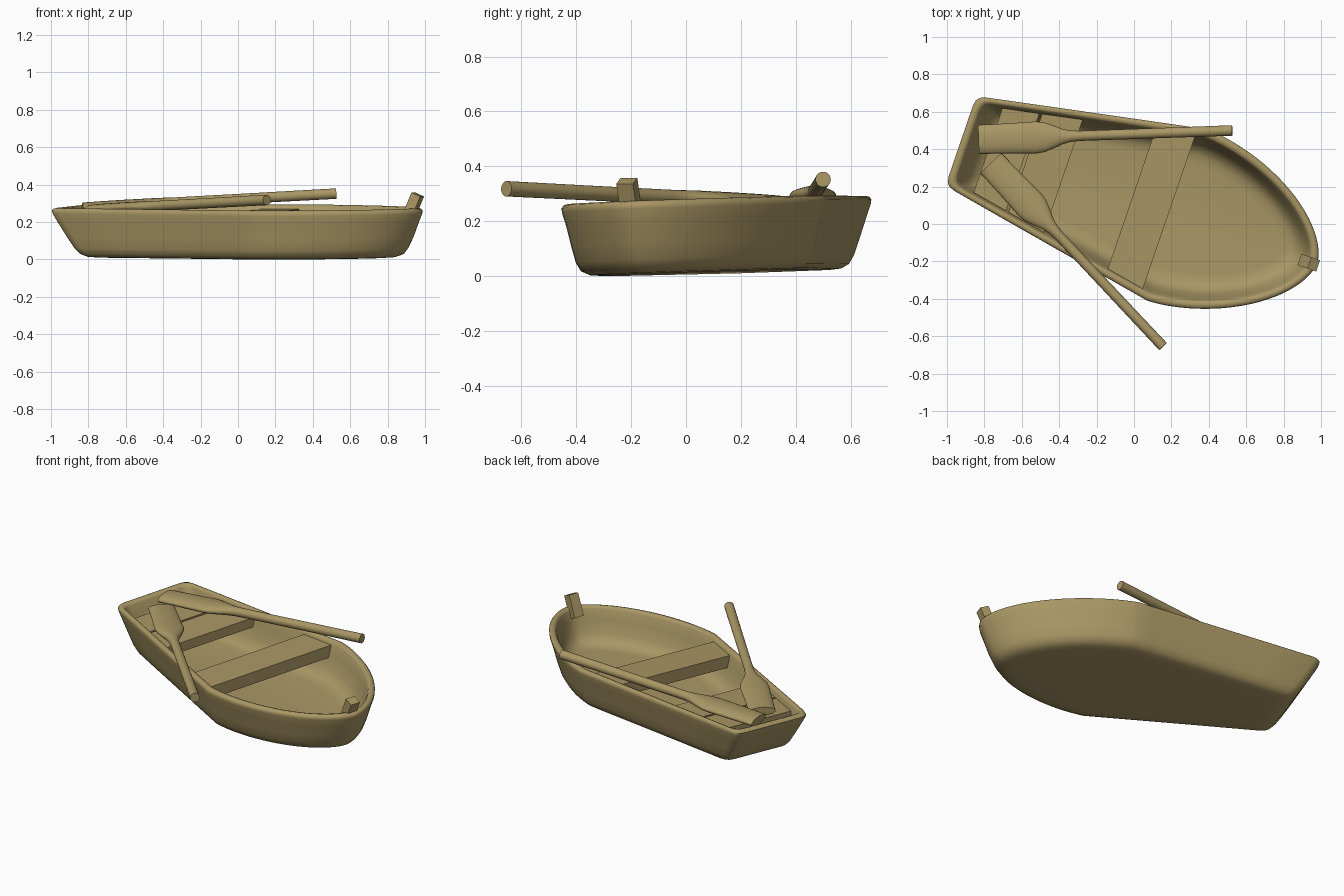
import bpy, bmesh, math
from mathutils import Vector, Matrix

if "Cube" in bpy.data.objects:
    bpy.data.objects.remove(bpy.data.objects["Cube"])

wood = bpy.data.materials.new("wood")
wood.diffuse_color = (0.40, 0.31, 0.13, 1)
wood.use_nodes = True
wood.node_tree.nodes["Principled BSDF"].inputs["Base Color"].default_value = wood.diffuse_color

YAW = math.radians(-18.9)
MID = 0.12          # sideways offset of the boat centreline
STERN, BOW, SHOULDER, BEAM = -1.02, 0.995, 0.2, 0.485


def boat_to_world(u, w, z):
    """Boat coordinates (along, across, up) to world, with the slight list."""
    c, s = math.cos(YAW), math.sin(YAW)
    v = w + MID
    x, y = u * c - v * s, u * s + v * c
    return Vector((x, y, z + 0.007 * x + 0.035 * y))


def loft(name, rings, angle=40):
    """Skin closed rings of equal length and cap both ends."""
    bm = bmesh.new()
    loops = [[bm.verts.new(p) for p in ring] for ring in rings]
    n = len(rings[0])
    for a, b in zip(loops, loops[1:]):
        for i in range(n):
            j = (i + 1) % n
            bm.faces.new((a[i], a[j], b[j], b[i]))
    bm.faces.new(loops[0][::-1])
    bm.faces.new(loops[-1])
    bmesh.ops.recalc_face_normals(bm, faces=bm.faces)
    me = bpy.data.meshes.new(name)
    bm.to_mesh(me)
    bm.free()
    ob = bpy.data.objects.new(name, me)
    bpy.context.collection.objects.link(ob)
    me.materials.append(wood)
    bpy.ops.object.select_all(action='DESELECT')
    ob.select_set(True)
    bpy.context.view_layer.objects.active = ob
    bpy.ops.object.shade_smooth_by_angle(angle=math.radians(angle))
    return ob


def side_width(u):
    return 0.258 + (BEAM - 0.258) * (u + 1.0) / (SHOULDER + 1.0)


# Plan outline: flat transom, rounded corner, straight side, round bow
half = [(STERN, 0.1), (STERN, 0.2), (-1.014, 0.232), (-0.997, 0.252), (-0.965, 0.264)]
half += [(u, side_width(u)) for u in (-0.7, -0.4, -0.1, 0.1)]
STEPS = 24
for i in range(STEPS):
    a = math.pi / 2 * i / STEPS
    half.append((SHOULDER + (BOW - SHOULDER) * math.sin(a) ** 1.176,
                 BEAM * math.cos(a) ** 1.176))
outline = half + [(BOW, 0)] + [(u, -w) for u, w in reversed(half)]

# Hull section: height, then inset at stern, bow and sides
section = [
    (0.008, .25, .21, .15), (0.012, .19, .15, .10), (0.028, .15, .105, .068),
    (0.06, .12, .08, .05), (0.12, .08, .05, .035), (0.20, .03, .02, .015),
    (0.245, .005, .002, .001), (0.260, 0, 0, 0), (0.270, .008, .008, .007),
    (0.274, .022, .022, .021), (0.270, .038, .038, .037), (0.258, .046, .046, .045),
    (0.20, .065, .06, .060), (0.12, .10, .085, .085), (0.08, .135, .11, .11),
    (0.06, .18, .15, .145), (0.055, .24, .20, .19)]
rings = []
for z, s, b, d in section:
    k = (BOW - b - STERN - s) / (BOW - STERN)
    rings.append([boat_to_world(STERN + s + (u - STERN) * k, w * (1 - d / BEAM), z)
                  for u, w in outline])
loft("hull", rings, 50)


# Bench boards spanning the hull
def bench(name, u0, u1, top, thick):
    loft(name, [[boat_to_world(u, sgn * (side_width(u) - 0.045), z)
                 for u, sgn in ((u0, -1), (u1, -1), (u1, 1), (u0, 1))]
                for z in (top - thick, top)], 30)


bench("middle_seat", -0.055, 0.157, 0.25, 0.075)
bench("rear_seat", -0.655, -0.44, 0.235, 0.06)
bench("stern_seat", -0.866, -0.67, 0.235, 0.06)


# Oars: distance along, half width, half thickness
oar_profile = [(0, .078, .026), (.10, .079, .028), (.22, .082, .029), (.31, .085, .029),
               (.35, .080, .029), (.40, .062, .029), (.45, .041, .028), (.49, .031, .027),
               (.54, .027, .027), (.9, .027, .027), (1.36, .028, .028)]


def oar(name, blade, grip):
    blade, grip = Vector(blade), Vector(grip)
    axis = grip - blade
    side = axis.cross(Vector((0, 0, 1))).normalized()
    up = side.cross(axis).normalized()
    out = []
    for t, w, h in oar_profile:
        p = blade + axis * (t / 1.36)
        out.append([p + side * w * math.cos(a) + up * h * math.sin(a)
                    for a in (2 * math.pi * i / 24 for i in range(24))])
    loft(name, out, 50)


oar("oar_left", (-0.83, 0.452, 0.278), (0.525, 0.50, 0.352))
oar("oar_right", (-0.765, 0.325, 0.268), (0.155, -0.655, 0.318))

# Mooring post leaning out over the bow
post = Matrix.Translation((0.935, -0.207, 0.285)) @ Matrix.Rotation(YAW, 4, 'Z') \
    @ Matrix.Rotation(math.radians(24), 4, 'Y')
loft("bow_post", [[post @ Vector((0.027 * a, 0.032 * b, z))
                   for a, b in ((-1, -1), (1, -1), (1, 1), (-1, 1))]
                  for z in (-0.07, 0.068)], 30)
